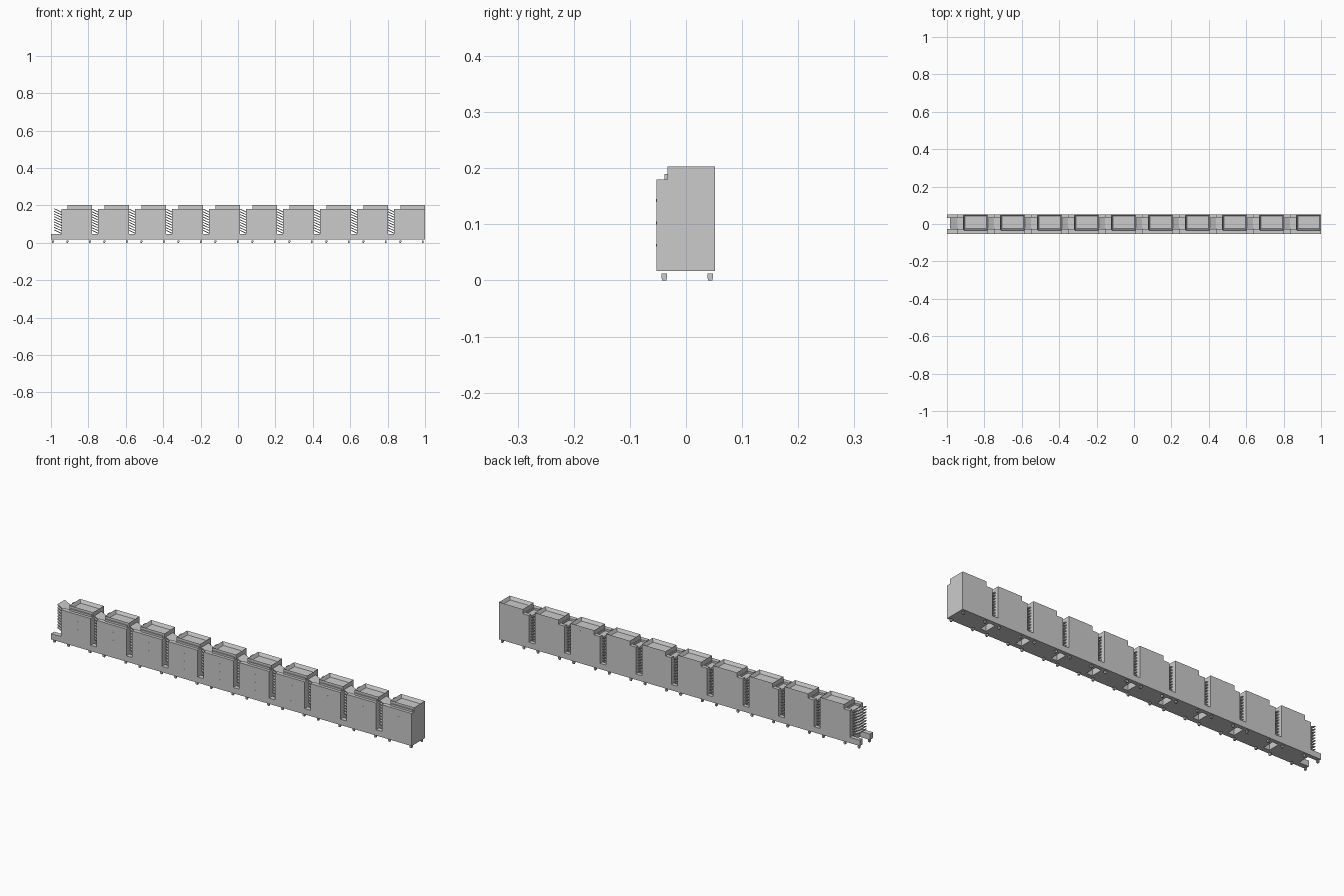
import bpy, bmesh

if "Cube" in bpy.data.objects:
    bpy.data.objects.remove(bpy.data.objects["Cube"])

COUNT, PITCH = 10, 0.1978


def finish(name, bm):
    bmesh.ops.recalc_face_normals(bm, faces=bm.faces)
    me = bpy.data.meshes.new(name)
    bm.to_mesh(me)
    bm.free()
    ob = bpy.data.objects.new(name, me)
    bpy.context.collection.objects.link(ob)
    return ob


def add_prism(bm, pts, axis, a, b):
    """Extrude a closed profile: axis 'x' takes (y, z), axis 'y' takes (x, z)."""
    def place(p, t):
        return (t, p[0], p[1]) if axis == 'x' else (p[0], t, p[1])
    face = bm.faces.new([bm.verts.new(place(p, a)) for p in pts])
    ext = bmesh.ops.extrude_face_region(bm, geom=[face])
    delta = (b - a, 0, 0) if axis == 'x' else (0, b - a, 0)
    bmesh.ops.translate(bm, vec=delta,
                        verts=[g for g in ext['geom'] if isinstance(g, bmesh.types.BMVert)])


def add_box(bm, x0, x1, y0, y1, z0, z1):
    add_prism(bm, [(y0, z0), (y1, z0), (y1, z1), (y0, z1)], 'x', x0, x1)


def housing(x):
    # main block
    bm = bmesh.new()
    add_box(bm, x + 0.085, x + 0.2198, -0.053, 0.052, 0.017, 0.18)
    finish("housing", bm)
    # raised cap with a sunken tray
    bm = bmesh.new()
    add_box(bm, x + 0.088, x + 0.2198, -0.033, 0.052, 0.18, 0.203)
    bm.normal_update()
    bmesh.ops.recalc_face_normals(bm, faces=bm.faces)
    top = max(bm.faces, key=lambda f: f.calc_center_median().z)
    bmesh.ops.inset_region(bm, faces=[top], thickness=0.012)
    bmesh.ops.translate(bm, vec=(0, 0, -0.016), verts=top.verts)
    finish("cap_tray", bm)
    # low front lip on the cap
    bm = bmesh.new()
    add_box(bm, x + 0.092, x + 0.213, -0.038, -0.033, 0.18, 0.19)
    finish("cap_lip", bm)
    # shallow marker bars on the front
    bm = bmesh.new()
    for z in (0.06, 0.1, 0.14):
        add_box(bm, x + 0.143, x + 0.162, -0.0535, -0.052, z, z + 0.005)
    finish("front_bars", bm)


def neck(x):
    # narrow column joining the slats to the block, with side flanges
    bm = bmesh.new()
    add_box(bm, x + 0.055, x + 0.086, -0.03, 0.04, 0.017, 0.17)
    for y0, y1 in ((-0.053, -0.03), (0.034, 0.052)):
        add_box(bm, x + 0.055, x + 0.086, y0, y1, 0.017, 0.18)
    finish("neck", bm)
    # base prongs either side of the open slot
    bm = bmesh.new()
    for y0, y1 in ((-0.053, -0.028), (0.032, 0.052)):
        add_prism(bm, [(x, 0.017), (x + 0.056, 0.017), (x + 0.056, 0.046),
                       (x + 0.03, 0.046), (x, 0.046)], 'y', y0, y1)
    finish("base_prongs", bm)
    # slanted slats
    bm = bmesh.new()
    for k in range(9):
        z = 0.048 + k * 0.0142
        add_prism(bm, [(x + 0.056, z), (x + 0.056, z + 0.005),
                       (x + 0.015, z + 0.024), (x + 0.015, z + 0.019)], 'y', -0.024, 0.034)
    finish("slats", bm)


def feet(xs):
    bm = bmesh.new()
    for x in xs:
        for y in (-0.039, 0.043):
            add_box(bm, x - 0.005, x + 0.005, y - 0.005, y + 0.005, 0.003, 0.012)
            add_box(bm, x - 0.004, x + 0.004, y - 0.004, y + 0.004, 0, 0.003)
    finish("feet", bm)


for i in range(COUNT):
    x = -1 + i * PITCH
    housing(x)
    neck(x)
    feet([x + 0.01, x + 0.088] + ([0.988] if i == COUNT - 1 else []))
